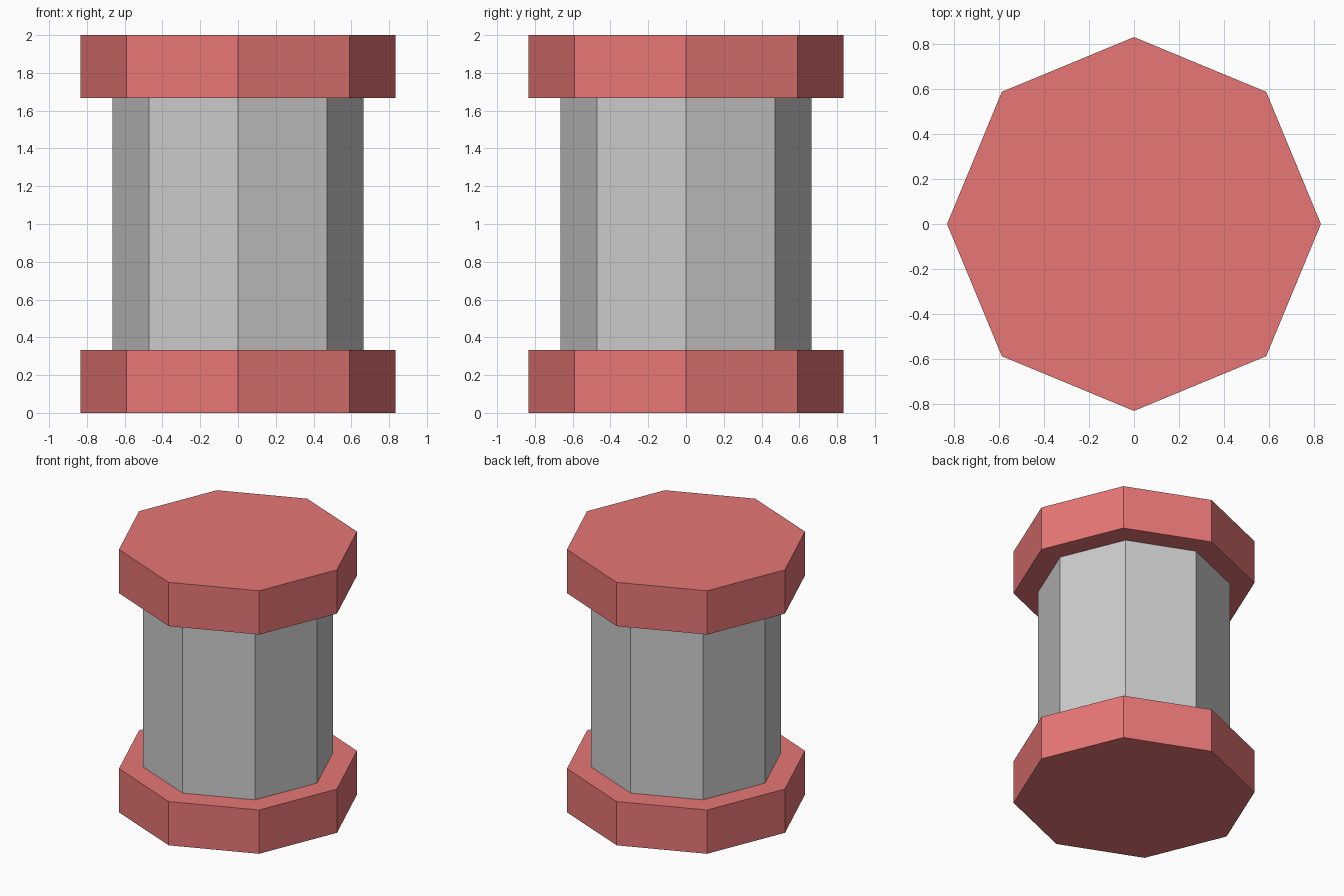
import bpy

if "Cube" in bpy.data.objects:
    bpy.data.objects.remove(bpy.data.objects["Cube"])

SIDES = 8
CAP_R, SHAFT_R = 0.833, 0.665
CAP_H, TOTAL_H = 0.333, 2.0

red = bpy.data.materials.new("red")
red.diffuse_color = (0.8, 0.18, 0.18, 1)
red.use_nodes = True
red.node_tree.nodes["Principled BSDF"].inputs["Base Color"].default_value = red.diffuse_color


def prism(name, radius, z0, z1, material=None):
    """Flat-sided octagonal prism with corners on the x and y axes."""
    bpy.ops.mesh.primitive_cylinder_add(
        vertices=SIDES, radius=radius, depth=z1 - z0, location=(0, 0, (z0 + z1) / 2))
    obj = bpy.context.object
    obj.name = name
    if material:
        obj.data.materials.append(material)
    return obj


# Grey shaft between the two wider red end caps
prism("shaft", SHAFT_R, CAP_H, TOTAL_H - CAP_H)
prism("bottom_cap", CAP_R, 0, CAP_H, red)
prism("top_cap", CAP_R, TOTAL_H - CAP_H, TOTAL_H, red)
